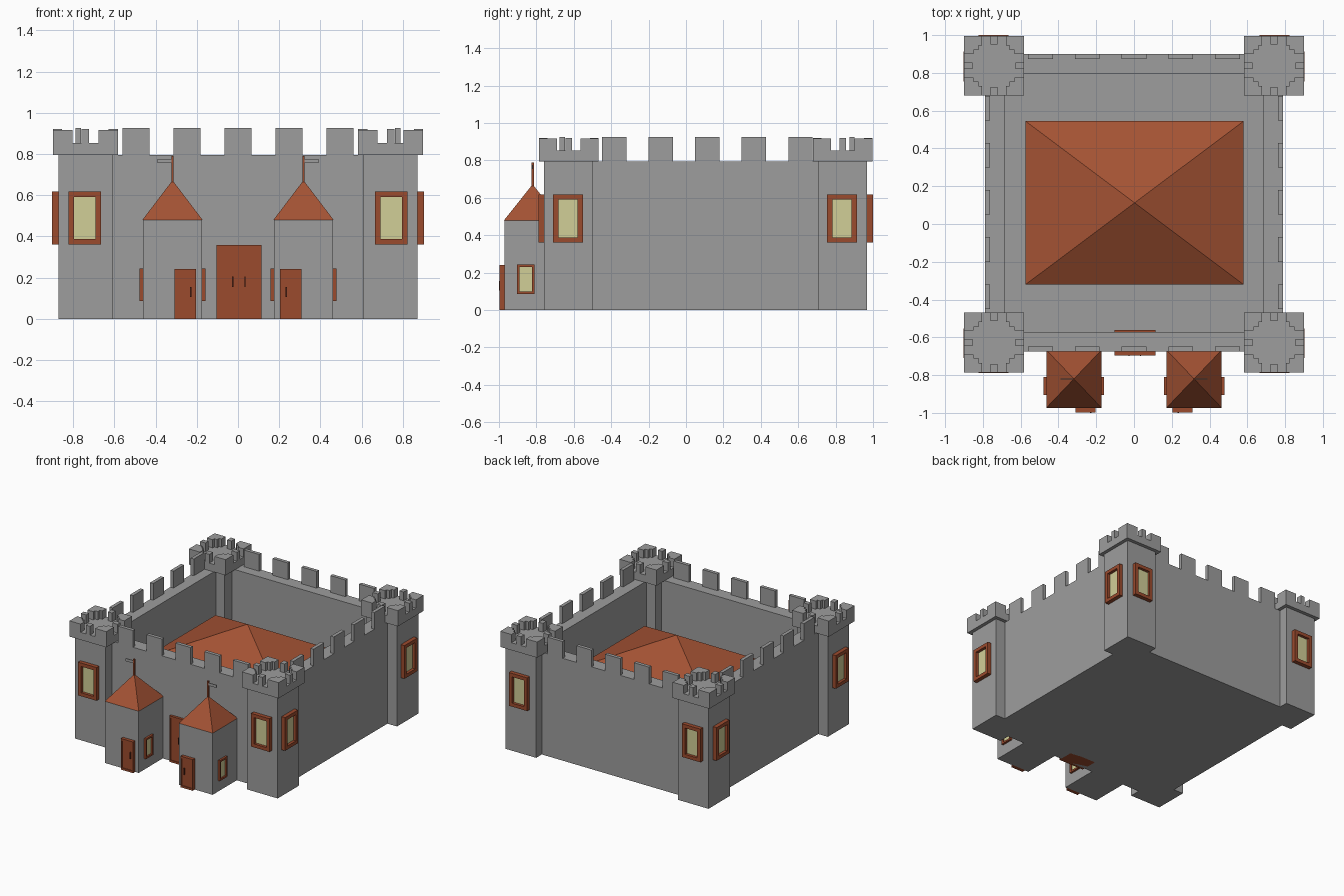
import bpy, bmesh

if "Cube" in bpy.data.objects:
    bpy.data.objects.remove(bpy.data.objects["Cube"])

def material(name, rgb):
    m = bpy.data.materials.new(name)
    m.diffuse_color = (*rgb, 1)
    m.use_nodes = True
    m.node_tree.nodes["Principled BSDF"].inputs["Base Color"].default_value = m.diffuse_color
    return m

STONE = material("grey stone", (0.34, 0.34, 0.34))
RUST = material("rust red", (0.37, 0.085, 0.034))
WOOD = material("brown wood", (0.33, 0.07, 0.027))
GLASS = material("pale yellow glass", (0.64, 0.62, 0.31))
DARK = material("dark handle", (0.12, 0.025, 0.012))

def build(name, boxes, mats):
    """One object from boxes (x0, x1, y0, y1, z0, z1[, material index])."""
    bm = bmesh.new()
    for b in boxes:
        mi = b[6] if len(b) > 6 else 0
        made = bmesh.ops.create_cube(bm, size=1)["verts"]
        for v in made:
            for i in range(3):
                lo, hi = sorted(b[2 * i:2 * i + 2])
                v.co[i] = lo if v.co[i] < 0 else hi
        for f in {f for v in made for f in v.link_faces}:
            f.material_index = mi
    return finish(name, bm, mats)

def finish(name, bm, mats):
    me = bpy.data.meshes.new(name)
    bm.to_mesh(me)
    bm.free()
    for m in mats:
        me.materials.append(m)
    ob = bpy.data.objects.new(name, me)
    bpy.context.collection.objects.link(ob)
    return ob

def pyramid(name, cx, cy, hx, hy, z0, z1):
    bm = bmesh.new()
    base = [bm.verts.new((cx + sx * hx, cy + sy * hy, z0))
            for sx, sy in ((-1, -1), (1, -1), (1, 1), (-1, 1))]
    apex = bm.verts.new((cx, cy, z1))
    bm.faces.new(base[::-1])
    for i in range(4):
        bm.faces.new((base[i], base[(i + 1) % 4], apex))
    return finish(name, bm, [RUST])

def window(name, axis, sign, wall, c, half, z0, z1, rim, depth):
    """Framed window on a wall plane; axis 0 faces x, axis 1 faces y."""
    def part(u0, u1, w0, w1, d, mi):
        n = (wall - sign * 0.005, wall + sign * d)
        return (*n, u0, u1, w0, w1, mi) if axis == 0 else (u0, u1, *n, w0, w1, mi)
    a, b = c - half, c + half
    build(name, [
        part(a, a + rim, z0, z1, depth, 0), part(b - rim, b, z0, z1, depth, 0),
        part(a + rim, b - rim, z0, z0 + rim, depth, 0),
        part(a + rim, b - rim, z1 - rim, z1, depth, 0),
        part(a + rim, b - rim, z0 + rim, z1 - rim, depth * 0.3, 1)], [WOOD, GLASS])

# Curtain walls and courtyard floor
X, XI, YF, YB, T, H = 0.79, 0.685, -0.675, 0.90, 0.103, 0.795
build("front_wall", [(-X, X, YF, YF + T, 0, H)], [STONE])
build("back_wall", [(-X, X, YB - T, YB, 0, H)], [STONE])
for s, side in ((-1, "left"), (1, "right")):
    build(side + "_wall", [(s * XI, s * X, YF + T, YB - T, 0, H)], [STONE])
build("courtyard_floor", [(-XI, XI, YF + T, YB - T, 0, 0.02)], [STONE])

# Thin battlements on the outer wall edges
w, t, top = 0.065, 0.027, 0.925
merlons = []
for i in range(-2, 3):
    cx, cy = i * 0.2475, 0.114 + i * 0.249
    merlons += [(cx - w, cx + w, YF, YF + t, H, top), (cx - w, cx + w, YB - t, YB, H, top)]
    merlons += [(s * X, s * (X - t), cy - w, cy + w, H, top) for s in (-1, 1)]
build("wall_battlements", merlons, [STONE])

# Central hall with a large pyramid roof
build("hall", [(-0.54, 0.54, -0.285, 0.51, 0.02, 0.54)], [STONE])
pyramid("hall_roof", 0.003, 0.112, 0.578, 0.433, 0.54, 0.79)

# Corner towers with crenellated crowns and two outward windows each
R, C = 0.131, 0.158
for sx, side in ((-1, "left"), (1, "right")):
    for cy, sy, end in ((-0.627, -1, "front"), (0.838, 1, "back")):
        cx, name = sx * 0.741, f"{end}_{side}_tower"
        build(name, [(cx - R, cx + R, cy - R, cy + R, 0, 0.80)], [STONE])
        crown = [(cx - C, cx + C, cy - C, cy + C, 0.795, 0.853)]
        for qx in (-1, 1):
            for qy in (-1, 1):
                # stepped corner merlon
                for lx, ly in ((0.095, 0.05), (0.05, 0.095), (0.075, 0.075)):
                    crown.append((cx + qx * C, cx + qx * (C - lx),
                                  cy + qy * C, cy + qy * (C - ly), 0.85, 0.917))
            # small middle merlons
            crown.append((cx + qx * C, cx + qx * (C - 0.045), cy - 0.018, cy + 0.018, 0.85, 0.921))
            crown.append((cx - 0.018, cx + 0.018, cy + qx * C, cy + qx * (C - 0.045), 0.85, 0.921))
        build(name + "_crown", crown, [STONE])
        window(name + "_side_window", 0, sx, cx + sx * R, cy - 0.004, 0.079, 0.36, 0.618, 0.027, 0.031)
        window(name + "_end_window", 1, sy, cy + sy * R, sx * 0.744, 0.079, 0.36, 0.618, 0.027, 0.031)

def door_boxes(a, b, y, z1, handle_x, hz):
    """Raised rails around a recessed leaf, with a small handle."""
    r = 0.009
    return [(a, a + r, y, y + 0.03, 0, z1), (b - r, b, y, y + 0.03, 0, z1),
            (a + r, b - r, y, y + 0.03, z1 - 0.015, z1), (a + r, b - r, y, y + 0.03, 0, 0.015),
            (a + r, b - r, y + 0.006, y + 0.03, 0.015, z1 - 0.015),
            (handle_x - 0.003, handle_x + 0.003, y - 0.003, y + 0.008, hz, hz + 0.05, 1)]

# Main double gate running through the front wall
gate = [(-0.104, 0.113, -0.67, -0.56, 0, 0.358)]
gate += door_boxes(-0.104, 0.0045, -0.695, 0.358, -0.026, 0.155)
gate += door_boxes(0.0045, 0.113, -0.695, 0.358, 0.034, 0.155)
build("main_gate", gate, [WOOD, DARK])

# Two gatehouse turrets with roofs, doors, side windows and flags
for s, side in ((-1, "left"), (1, "right")):
    cx, cy, h = s * 0.318, -0.82, 0.144
    name = side + "_turret"
    build(name, [(cx - h, cx + h, -0.971, -0.66, 0, 0.48)], [STONE])
    pyramid(name + "_roof", cx, cy, h + 0.002, 0.153, 0.48, 0.672)
    a, b = sorted((s * 0.204, s * 0.309))
    build(name + "_door", door_boxes(a, b, -0.997, 0.242, a + 0.08 if s < 0 else a + 0.03, 0.105), [WOOD, DARK])
    for q, pos in ((-1, "left"), (1, "right")):
        window(f"{name}_{pos}_window", 0, q, cx + q * h, -0.857, 0.047, 0.085, 0.243, 0.014, 0.016)
    build(name + "_flagpole", [(cx - 0.006, cx + 0.006, cy - 0.006, cy + 0.006, 0.65, 0.79)], [WOOD])
    build(name + "_flag", [(cx, cx + s * 0.072, cy - 0.003, cy + 0.003, 0.755, 0.776)], [STONE])
